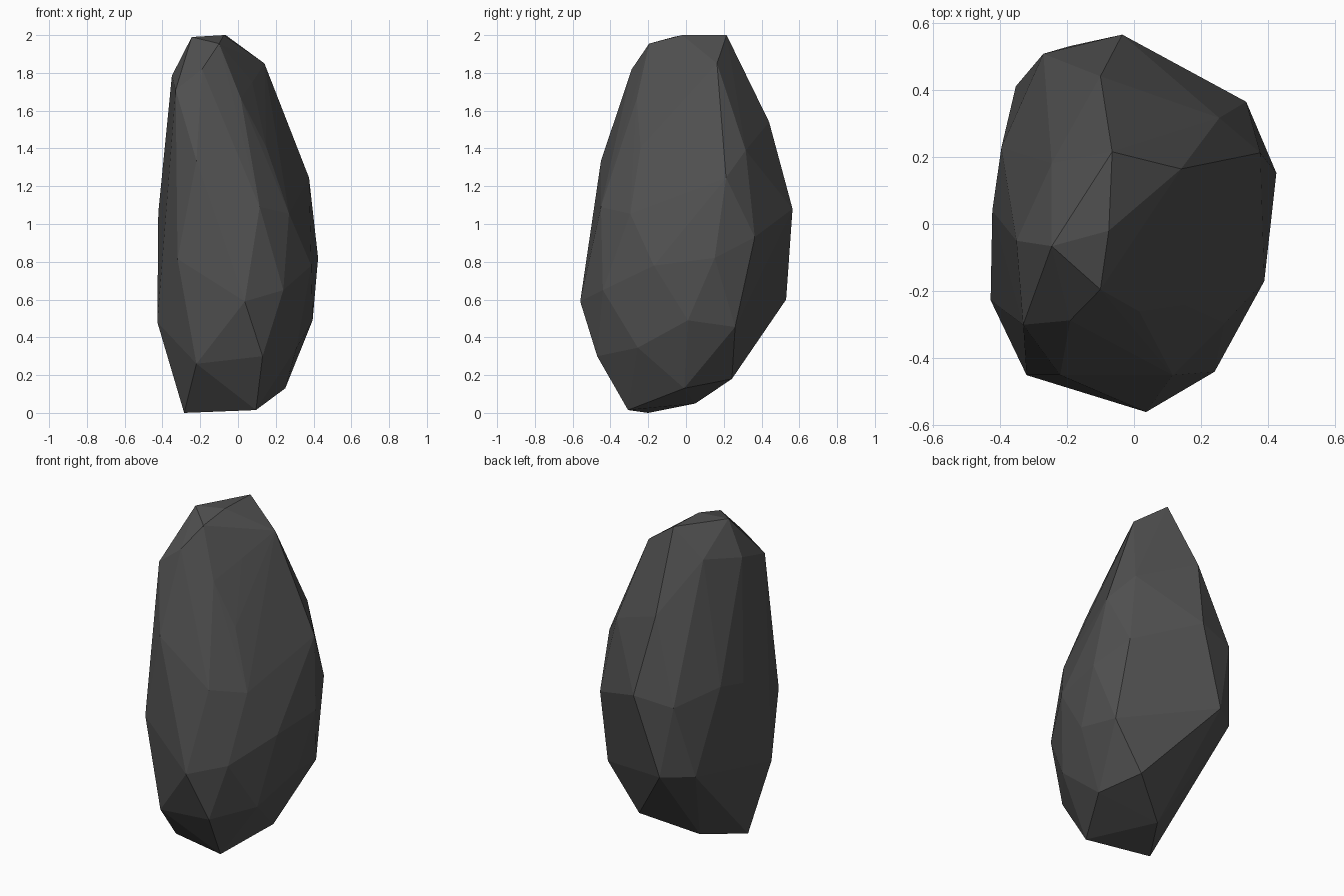
import bpy, bmesh

# Corner points of the faceted boulder, grouped by height
crown = [(-.065, .215, 2.0), (-.075, -.02, 2.0), (-.245, -.066, 1.99), (-.10, -.195, 1.955),
         (.14, .164, 1.85), (-.19, -.287, 1.82), (-.245, .18, 1.83), (-.35, -.05, 1.785),
         (.075, -.07, 1.75), (-.33, -.30, 1.71), (.015, -.26, 1.665)]
shoulder = [(-.10, .44, 1.54), (.15, -.24, 1.405), (.254, .316, 1.39),
            (-.22, -.45, 1.335), (.376, .212, 1.245)]
waist = [(-.395, .227, 1.10), (.115, -.45, 1.09), (-.035, .564, 1.08), (-.422, .04, 1.06),
         (.27, -.295, 1.055), (-.27, .507, 1.04), (.334, .364, .93), (.424, .152, .82),
         (-.32, -.45, .815), (.388, -.17, .78)]
belly = [(.24, -.44, .65), (-.352, .41, .60), (-.19, .53, .60), (.036, -.56, .59),
         (.395, .01, .49), (-.427, -.227, .48), (.353, .26, .455)]
base = [(.31, -.255, .345), (.13, -.47, .30), (-.22, -.445, .26), (.15, .243, .18),
        (.25, -.01, .13), (-.13, .05, .05), (.095, -.307, .015), (-.285, -.20, 0)]

# Stone: convex shell wrapped around the corners, flat facets
bm = bmesh.new()
for p in crown + shoulder + waist + belly + base:
    bm.verts.new(p)
hull = bmesh.ops.convex_hull(bm, input=bm.verts[:])
loose = [v for v in bm.verts if not v.link_faces]
bmesh.ops.delete(bm, geom=loose, context='VERTS')
bmesh.ops.recalc_face_normals(bm, faces=bm.faces[:])
for f in bm.faces:
    f.smooth = False

mesh = bpy.data.meshes.new("boulder")
bm.to_mesh(mesh)
bm.free()

stone = bpy.data.materials.new("dark grey stone")
stone.diffuse_color = (.08, .08, .08, 1)
mesh.materials.append(stone)
bpy.context.collection.objects.link(bpy.data.objects.new("boulder", mesh))
